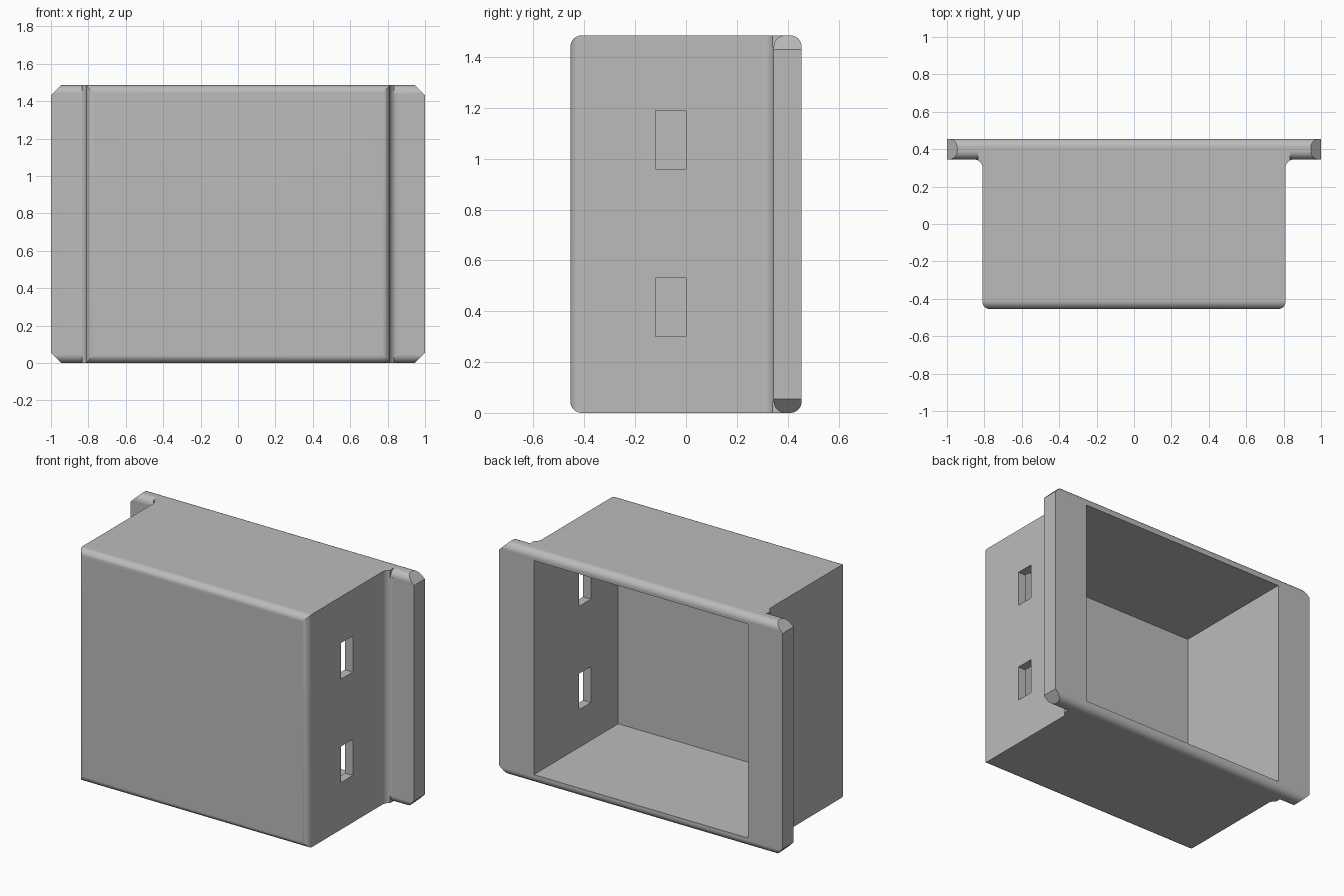
import bpy, bmesh
from math import cos, sin, radians

cube = bpy.data.objects.get("Cube")
if cube:
    bpy.data.objects.remove(cube, do_unlink=True)

H = 1.485      # overall height
D = 0.455      # half depth
R = 0.045      # edge rounding
LIP = 0.345    # front plane of the side flanges


def arc(cx, cy, r, start, end, n=8):
    angles = [radians(start + (end - start) * i / n) for i in range(n + 1)]
    return [(cx + r * cos(a), cy + r * sin(a)) for a in angles]


def rect(u0, u1, v0, v1):
    return [(u0, v0), (u1, v0), (u1, v1), (u0, v1)]


def prism(name, profile, axis, lo, hi):
    """Extrude a closed 2D profile along an axis."""
    place = {"x": lambda u, v, w: (w, u, v),
             "y": lambda u, v, w: (u, w, v),
             "z": lambda u, v, w: (u, v, w)}[axis]
    bm = bmesh.new()
    rings = [[bm.verts.new(place(u, v, w)) for u, v in profile] for w in (lo, hi)]
    for ring in rings:
        bm.faces.new(ring)
    n = len(profile)
    for i in range(n):
        j = (i + 1) % n
        bm.faces.new((rings[0][i], rings[0][j], rings[1][j], rings[1][i]))
    bmesh.ops.recalc_face_normals(bm, faces=bm.faces)
    mesh = bpy.data.meshes.new(name)
    bm.to_mesh(mesh)
    bm.free()
    obj = bpy.data.objects.new(name, mesh)
    bpy.context.collection.objects.link(obj)
    return obj


def combine(target, tool, operation):
    """Apply a boolean and discard the tool."""
    mod = target.modifiers.new("cut", "BOOLEAN")
    mod.operation = operation
    mod.solver = "EXACT"
    mod.object = tool
    bpy.context.view_layer.objects.active = target
    bpy.ops.object.modifier_apply(modifier=mod.name)
    bpy.data.objects.remove(tool, do_unlink=True)


# Plan shape: rounded front corners, filleted into the side flanges
half = (arc(0.77, 0.04 - D, 0.04, -90, 0)
        + arc(0.81 + R, LIP - R, R, 180, 90)
        + [(1.1, LIP), (1.1, 0.6)])
plan = half + [(-x, y) for x, y in reversed(half)]
housing = prism("housing", plan, "z", -0.2, H + 0.2)

# Side shape: rounded top and bottom edges, front and rear
side = (arc(D - R, R, R, -90, 0) + arc(D - R, H - R, R, 0, 90)
        + arc(R - D, H - R, R, 90, 180) + arc(R - D, R, R, 180, 270))
combine(housing, prism("side_shape", side, "x", -1.3, 1.3), "INTERSECT")

# Front shape: flange ends with chamfered corners
c, e = 0.055, 0.1
corner = [(1, c), (1, H - c), (1 - e, H - c + e)]
front = ([(1 - e, c - e)] + corner
         + [(e - 1, H - c + e), (-1, H - c), (-1, c), (e - 1, c - e)])
combine(housing, prism("front_shape", front, "y", -1, 1), "INTERSECT")

# Rounded front edges of the flanges
cove = arc(LIP + R, H - R, R, 180, 90) + [(LIP + R, H + 0.1), (0.25, H + 0.1), (0.25, H - R)]
for lo, hi in ((0.835, 1.2), (-1.2, -0.835)):
    for profile in (cove, [(y, H - z) for y, z in cove]):
        combine(housing, prism("cove", profile, "x", lo, hi), "DIFFERENCE")

# Cavity open to the rear
combine(housing, prism("cavity", rect(-0.755, 0.755, 0.06, H - 0.06), "y", -0.395, 0.8),
        "DIFFERENCE")

# Two slots through the left wall
for z in (0.30, 0.96):
    combine(housing, prism("slot", rect(-0.12, 0, z, z + 0.23), "x", 0.65, 0.95),
            "DIFFERENCE")

# Plain grey finish
grey = bpy.data.materials.new("plain_grey")
grey.use_nodes = True
colour = (0.5, 0.5, 0.5, 1)
grey.diffuse_color = colour
grey.node_tree.nodes["Principled BSDF"].inputs["Base Color"].default_value = colour
housing.data.materials.clear()
housing.data.materials.append(grey)
for face in housing.data.polygons:
    face.material_index = 0

# Smooth rounds, flat panels
bpy.ops.object.select_all(action="DESELECT")
housing.select_set(True)
bpy.context.view_layer.objects.active = housing
bpy.ops.object.shade_smooth_by_angle(angle=radians(30))
weighted = housing.modifiers.new("flat_panels", "WEIGHTED_NORMAL")
weighted.keep_sharp = True
